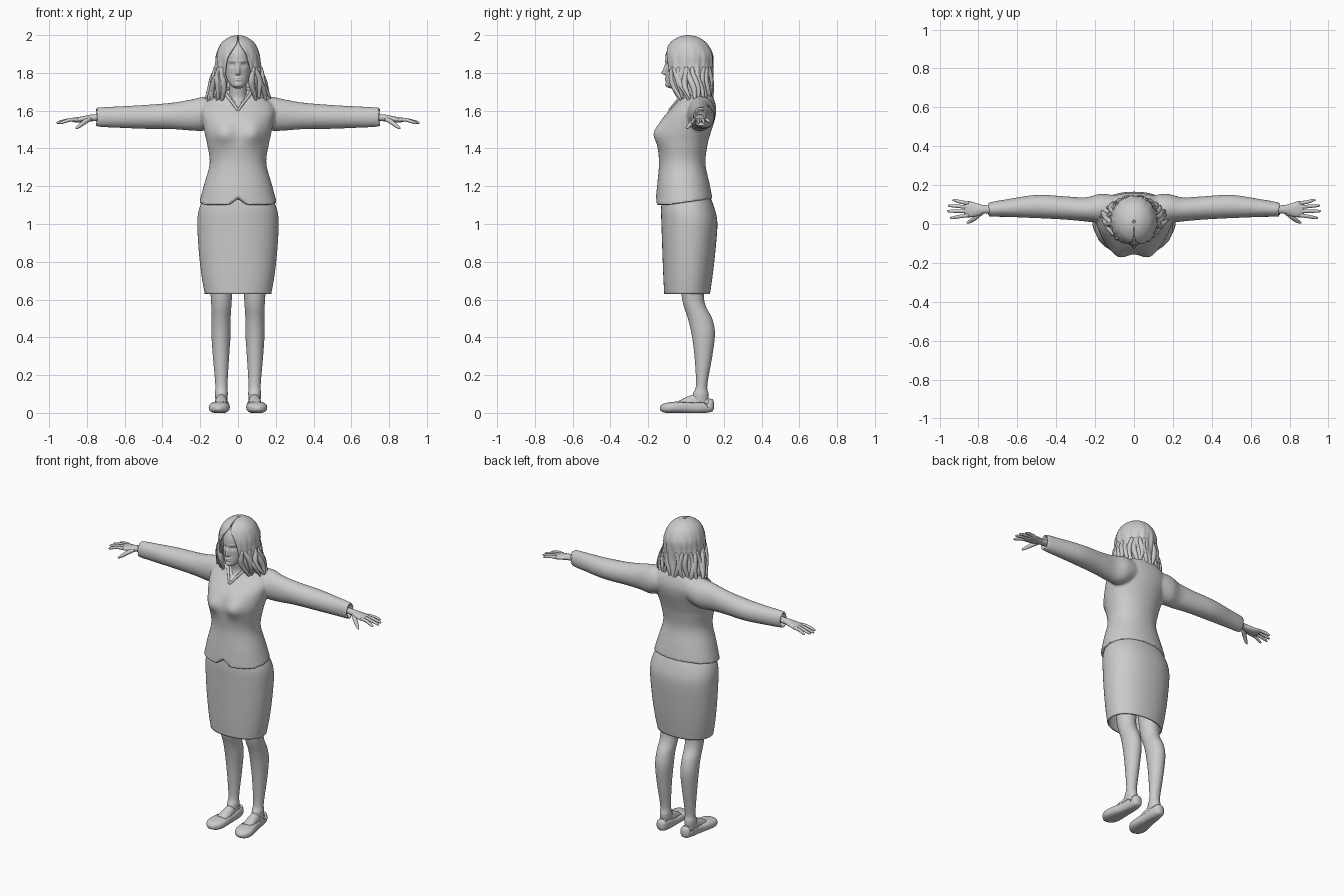
import bpy, bmesh, math, random
from mathutils import Vector
from math import sin, cos, pi, exp

random.seed(4)


def spline(keys, steps):
    """Catmull-Rom interpolation of tuples."""
    out = []
    for i in range(len(keys) - 1):
        a, b, c, d = (keys[min(max(j, 0), len(keys) - 1)] for j in (i - 1, i, i + 1, i + 2))
        for s in range(steps):
            t = s / steps
            out.append([0.5 * (2 * q + (r - p) * t + (2 * p - 5 * q + 4 * r - u) * t * t
                               + (3 * q - p - 3 * r + u) * t ** 3) for p, q, r, u in zip(a, b, c, d)])
    return out + [list(keys[-1])]


def skin_rings(bm, rings, cap0=True, cap1=True, closed=True):
    vs = [[bm.verts.new(p) for p in r] for r in rings]
    n = len(vs[0])
    for a, b in zip(vs, vs[1:]):
        for i in range(n if closed else n - 1):
            j = (i + 1) % n
            bm.faces.new((a[i], a[j], b[j], b[i]))
    for use, r in ((cap0, vs[0]), (cap1, vs[-1])):
        if use:
            c = bm.verts.new(sum((v.co for v in r), Vector()) / n)
            for i in range(n):
                bm.faces.new((r[i], r[(i + 1) % n], c))


def loft(bm, axis, keys, n=32, steps=6, p=2.0, deform=None, sx=1, **caps):
    """Keys are (position along axis, centre u, centre v, radius u, radius v)."""
    rings = []
    for t, cu, cv, ru, rv in spline(keys, steps):
        ring = []
        for i in range(n):
            c, s = cos(2 * pi * i / n), sin(2 * pi * i / n)
            u = cu + ru * math.copysign(abs(c) ** (2 / p), c)
            v = cv + rv * math.copysign(abs(s) ** (2 / p), s)
            q = Vector({'x': (t, u, v), 'y': (u, t, v), 'z': (u, v, t)}[axis])
            if deform:
                deform(q)
            q.x *= sx
            ring.append(q)
        rings.append(ring)
    skin_rings(bm, rings, **caps)


def tube(bm, pts, n=10, steps=5):
    """Tapered tube through (x, y, z, radius) points."""
    path = spline(pts, steps)
    rings = []
    for i, k in enumerate(path):
        d = Vector(path[min(i + 1, len(path) - 1)][:3]) - Vector(path[max(i - 1, 0)][:3])
        u = d.cross(Vector((0.13, 0.31, 0.94) if abs(d.x) > abs(d.z) else (0.94, 0.31, 0.13))).normalized()
        v = d.cross(u).normalized()
        rings.append([Vector(k[:3]) + k[3] * (u * cos(2 * pi * j / n) + v * sin(2 * pi * j / n)) for j in range(n)])
    skin_rings(bm, rings)


def finish(bm, name, mirror=False, thick=0):
    bmesh.ops.recalc_face_normals(bm, faces=bm.faces)
    for f in bm.faces:
        f.smooth = True
    me = bpy.data.meshes.new(name)
    bm.to_mesh(me)
    bm.free()
    ob = bpy.data.objects.new(name, me)
    bpy.context.collection.objects.link(ob)
    if thick:
        m = ob.modifiers.new("thickness", 'SOLIDIFY')
        m.thickness = thick
    if mirror:
        m = ob.modifiers.new("mirror", 'MIRROR')
        m.use_mirror_merge = False
    return ob


def gauss(x, z, x0, z0, wx, wz):
    return exp(-((x - x0) / wx) ** 2 - ((z - z0) / wz) ** 2)


# Jacket: torso and sleeves blended into one cloth surface
def jacket_shape(q):
    ax = abs(q.x)
    if q.y < 0:
        q.y -= 0.032 * gauss(ax, q.z, 0.08, 1.48, 0.055, 0.06)
        if q.z > 1.605 + ax * 1.3:
            q.y += 0.02
    if q.z < 1.2:
        w = (1.2 - q.z) / 0.1
        q.z += w * 0.035 * max(0, q.y + 0.1) / 0.25
        if q.y < 0:
            q.z += w * 0.04 * max(0, 1 - ax / 0.05)


bm = bmesh.new()
loft(bm, 'z', [(1.10, 0, -.01, .205, .15), (1.2, 0, -.013, .182, .14), (1.32, 0, -.02, .15, .123),
               (1.42, 0, -.018, .163, .132), (1.48, 0, -.01, .176, .14), (1.55, 0, .012, .19, .14),
               (1.60, 0, .035, .198, .125), (1.64, 0, .05, .18, .105), (1.68, 0, .055, .13, .085),
               (1.71, 0, .055, .07, .06)], n=96, steps=8, p=2.15, deform=jacket_shape)
for sx in (1, -1):
    loft(bm, 'x', [(.08, .075, 1.6, .07, .07), (.17, .08, 1.585, .075, .09), (.25, .075, 1.577, .062, .082),
                   (.35, .082, 1.572, .06, .07), (.5, .09, 1.567, .06, .063), (.65, .082, 1.566, .046, .056),
                   (.74, .075, 1.566, .037, .051), (.752, .075, 1.566, .03, .044),
                   (.72, .075, 1.566, .022, .034)], sx=sx)
jacket = finish(bm, "jacket")
m = jacket.modifiers.new("blend", 'REMESH')
m.mode, m.voxel_size, m.use_smooth_shade = 'VOXEL', 0.008, True
m = jacket.modifiers.new("soften", 'SMOOTH')
m.factor, m.iterations = 0.5, 3

# Collar edge around the V neckline
bm = bmesh.new()
tube(bm, [(0, -.088, 1.602, .007), (.035, -.048, 1.65, .008), (.065, -.005, 1.69, .009),
          (.058, .06, 1.715, .009), (0, .105, 1.715, .009)])
finish(bm, "collar", mirror=True)

# Skirt, open below
bm = bmesh.new()
loft(bm, 'z', [(.63, 0, .006, .176, .121), (.72, 0, .01, .192, .13), (.85, 0, .015, .207, .14),
               (1.0, 0, .018, .215, .148), (1.08, 0, .01, .206, .142), (1.15, 0, 0, .175, .125)],
     n=64, p=2.2, cap0=False)
finish(bm, "skirt", thick=0.008)

# Legs and feet
bm = bmesh.new()
loft(bm, 'z', [(.05, .088, .075, .03, .04), (.1, .088, .078, .034, .041), (.15, .088, .083, .032, .03),
               (.3, .09, .092, .043, .047), (.42, .09, .091, .051, .062), (.5, .09, .074, .051, .064),
               (.6, .088, .038, .055, .058), (.8, .09, .03, .07, .075)])
finish(bm, "legs", mirror=True)
bm = bmesh.new()
loft(bm, 'y', [(.125, .086, .05, .022, .025), (.06, .088, .06, .03, .04), (0, .09, .05, .034, .033),
               (-.05, .096, .038, .036, .018)])
finish(bm, "feet", mirror=True)


# Low slip-on shoes with a sunken opening
def shoe_shape(q):
    q.z = max(q.z, 0)
    if q.z > 0.035 and -0.04 < q.y < 0.12 and abs(q.x - 0.09) < 0.03:
        q.z -= 0.022


bm = bmesh.new()
loft(bm, 'y', [(.148, .085, .04, .012, .018), (.135, .085, .04, .03, .034), (.09, .086, .036, .038, .037),
               (.03, .09, .03, .042, .032), (-.03, .096, .03, .052, .031), (-.08, .1, .028, .055, .029),
               (-.115, .102, .026, .042, .024), (-.137, .103, .024, .016, .012)], p=2.6, deform=shoe_shape)
finish(bm, "shoes", mirror=True)

# Hands: palm, four fingers, thumb
bm = bmesh.new()
loft(bm, 'x', [(.69, .075, 1.566, .02, .018), (.77, .075, 1.562, .022, .018), (.80, .073, 1.558, .031, .017),
               (.85, .076, 1.551, .042, .014), (.875, .076, 1.549, .036, .008)], n=20, steps=4)
for y0, x1, y1, z1 in ((.045, .945, .032, 1.532), (.066, .96, .066, 1.533), (.087, .955, .094, 1.535),
                       (.107, .932, .122, 1.538)):
    tube(bm, [(.85, y0, 1.553, .010), (.89, y0 * .6 + y1 * .4, 1.551, .0095),
              (x1 - .012, y1, z1 + .005, .0075), (x1, y1, z1, .003)])
tube(bm, [(.785, .06, 1.556, .013), (.815, .033, 1.538, .0125), (.845, .012, 1.515, .009), (.86, .004, 1.504, .003)])
finish(bm, "hands", mirror=True)


# Head with sculpted face
def face_shape(q):
    if q.y > -0.03:
        return
    x, z = abs(q.x), q.z
    h = min(max((1.85 - z) / 0.05, 0), 1) * min(max((z - 1.785) / 0.012, 0), 1)
    q.y -= 0.024 * h * exp(-(x / 0.011) ** 2)
    q.y += 0.011 * gauss(x, z, .031, 1.841, .018, .011)
    q.y -= 0.004 * gauss(x, z, .031, 1.839, .010, .005)
    q.y -= 0.004 * gauss(x, z, .03, 1.862, .025, .007)
    q.y -= 0.006 * (gauss(x, z, 0, 1.773, .02, .005) + gauss(x, z, 0, 1.762, .018, .005))
    q.y -= 0.005 * gauss(x, z, 0, 1.735, .018, .012)


bm = bmesh.new()
loft(bm, 'z', [(1.718, 0, -.068, .014, .014), (1.73, 0, -.058, .036, .045), (1.76, 0, -.036, .056, .07),
               (1.80, 0, -.012, .068, .094), (1.85, 0, .004, .074, .113), (1.90, 0, .01, .075, .117),
               (1.95, 0, .012, .062, .095), (1.98, 0, .012, .03, .05)], n=112, steps=12, deform=face_shape)
finish(bm, "head")
bm = bmesh.new()
loft(bm, 'z', [(1.58, 0, .01, .08, .07), (1.63, 0, .02, .065, .062), (1.67, 0, .022, .05, .052),
               (1.72, 0, .012, .046, .05), (1.79, 0, 0, .046, .05)])
finish(bm, "neck")

# Hair shell: (height, centre y, radius x, radius y, half angle of face opening)
shell = spline([(2.0, .012, .008, .008, .03), (1.988, .012, .05, .055, .04), (1.955, .012, .09, .1, .1),
                (1.90, .015, .114, .127, .42), (1.84, .015, .121, .129, .55), (1.76, .02, .131, .121, .62),
                (1.70, .035, .135, .106, .7), (1.65, .045, .13, .094, .95), (1.625, .05, .12, .085, 1.2)], 7)
bm = bmesh.new()
rows = []
for z, cy, rx, ry, gap in shell:
    low = min(max((1.97 - z) / 0.3, 0), 1)
    row = []
    for i in range(121):
        a = gap + (2 * pi - 2 * gap) * i / 120
        k = 1 + low * (0.04 * sin(13 * a + 25 * z) + 0.025 * sin(24 * a - 18 * z))
        hem = max(0, (1.72 - z) / 0.1) * 0.028 * sin(19 * a + 2 * sin(5 * a))
        row.append(Vector((k * rx * sin(a), cy - k * ry * cos(a), z + hem)))
    rows.append(row)
skin_rings(bm, rows, False, False, closed=False)
finish(bm, "hair", thick=0.01)

# Loose wavy locks over the shell
bm = bmesh.new()
for i in range(22):
    side = 1 if i % 2 else -1
    a = 0.7 + 2.2 * (i // 2) / 10
    flare = 1 + 0.38 * max(0, sin(a)) ** 3
    ph = random.uniform(0, 6)
    end = random.uniform(1.63, 1.67)
    pts = []
    for j in range(6):
        t = j / 5
        z = 1.83 + (end - 1.83) * t
        _, cy, rx, ry, _ = min(shell, key=lambda r: abs(r[0] - z))
        b = a + 0.1 * sin(ph + 5 * t)
        f = 1 + (flare - 1) * t * t + 0.03 * sin(ph + 7 * t)
        pts.append((side * f * rx * 0.96 * sin(b), cy - ry * 0.96 * cos(b), z, 0.004 + 0.013 * sin(pi * min(1, 0.15 + 0.83 * t))))
    tube(bm, pts, n=8, steps=4)
finish(bm, "hair_locks")
